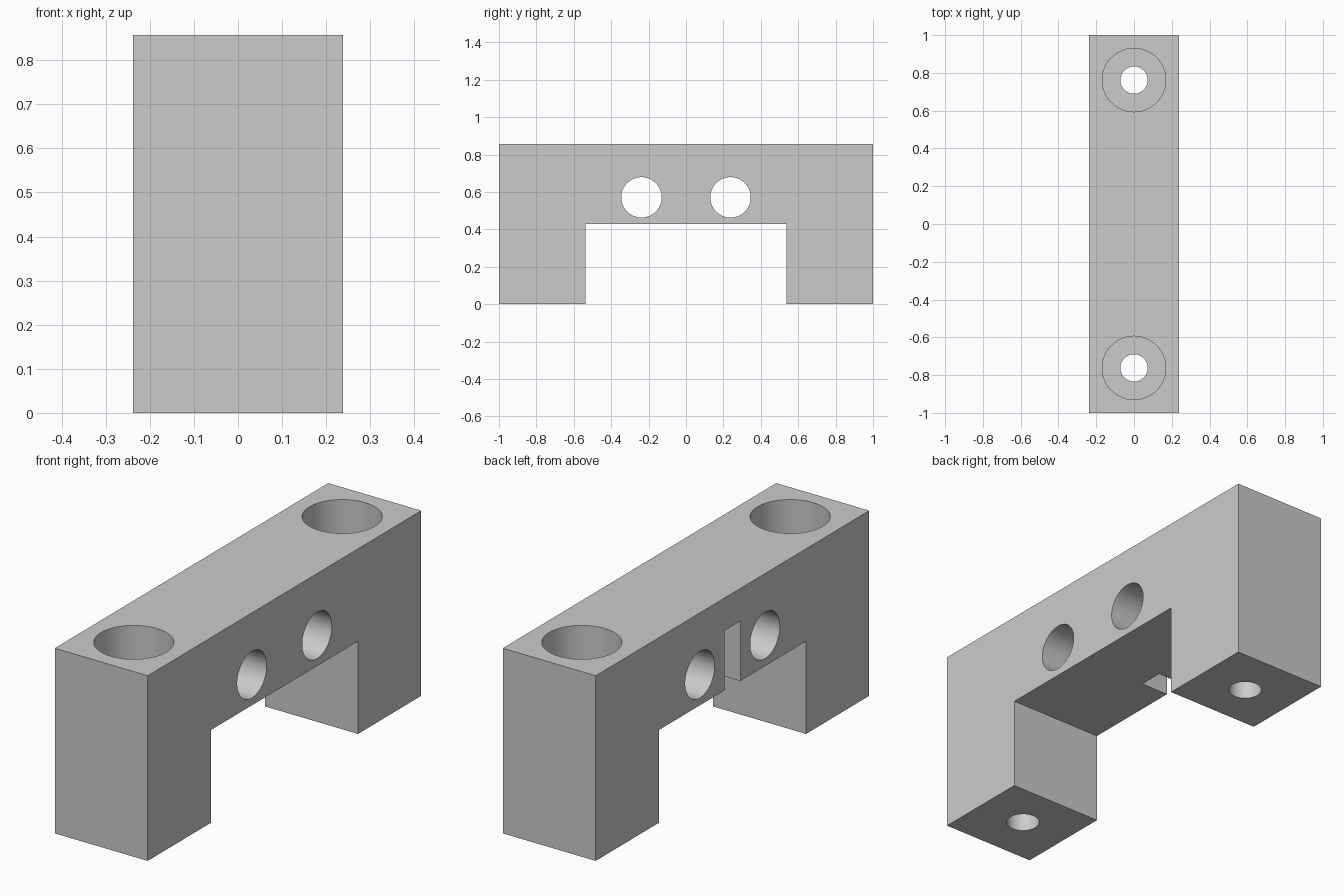
import bpy, bmesh, math

cube = bpy.data.objects.get("Cube")
if cube:
    bpy.data.objects.remove(cube, do_unlink=True)

HALF_WIDTH, HEIGHT = 0.238, 0.857
LEG_INNER, BEAM_BOTTOM = 0.538, 0.429
BORE_FLOOR = 0.29

grey = bpy.data.materials.new("light grey")
grey.use_nodes = True
color = (0.6, 0.6, 0.6, 1)
grey.diffuse_color = color
grey.node_tree.nodes["Principled BSDF"].inputs["Base Color"].default_value = color


def extruded_profile(name, points):
    """Extrude a (y, z) outline across the full width."""
    bm = bmesh.new()
    face = bm.faces.new([bm.verts.new((-HALF_WIDTH, y, z)) for y, z in points])
    side = bmesh.ops.extrude_face_region(bm, geom=[face])["geom"]
    moved = [v for v in side if isinstance(v, bmesh.types.BMVert)]
    bmesh.ops.translate(bm, verts=moved, vec=(2 * HALF_WIDTH, 0, 0))
    bmesh.ops.recalc_face_normals(bm, faces=bm.faces)
    mesh = bpy.data.meshes.new(name)
    bm.to_mesh(mesh)
    bm.free()
    obj = bpy.data.objects.new(name, mesh)
    bpy.context.collection.objects.link(obj)
    obj.data.materials.append(grey)
    return obj


def cut(target, cutter):
    """Subtract the cutter that was just added, then discard it."""
    cutter.hide_render = True
    cutter.data.materials.append(grey)
    mod = target.modifiers.new("cut", 'BOOLEAN')
    mod.operation, mod.solver, mod.object = 'DIFFERENCE', 'EXACT', cutter
    bpy.context.view_layer.objects.active = target
    bpy.ops.object.modifier_apply(modifier=mod.name)
    bpy.data.objects.remove(cutter, do_unlink=True)


def cut_hole(target, radius, depth, center, rotation=(0, 0, 0)):
    bpy.ops.mesh.primitive_cylinder_add(vertices=64, radius=radius, depth=depth,
                                        location=center, rotation=rotation)
    cut(target, bpy.context.object)


# Bridge-shaped body: a beam on two legs
half = [(1, HEIGHT), (1, 0), (LEG_INNER, 0), (LEG_INNER, BEAM_BOTTOM)]
bracket = extruded_profile("bracket", half + [(-y, z) for y, z in reversed(half)])

for side in (-1, 1):
    # Screw hole through each leg with a wide counterbore from the top
    y = side * 0.762
    cut_hole(bracket, 0.168, 1, (0, y, BORE_FLOOR + 0.5))
    cut_hole(bracket, 0.072, 2, (0, y, HEIGHT / 2))
    # Cross hole through the beam
    cut_hole(bracket, 0.108, 1, (0, side * 0.238, 0.571), (0, math.pi / 2, 0))

# Slot in the -x face, open at the underside of the beam
SLOT_TOP, SLOT_DEPTH, SLOT_WIDTH = 0.706, 0.141, 0.114
bottom = BEAM_BOTTOM - 0.1
bpy.ops.mesh.primitive_cube_add(size=1, location=(-HALF_WIDTH, 0, (SLOT_TOP + bottom) / 2))
slot = bpy.context.object
slot.scale = (2 * SLOT_DEPTH, SLOT_WIDTH, SLOT_TOP - bottom)
cut(bracket, slot)

bpy.ops.object.select_all(action='DESELECT')
bracket.select_set(True)
bpy.context.view_layer.objects.active = bracket
bpy.ops.object.shade_smooth_by_angle(angle=math.radians(30))
